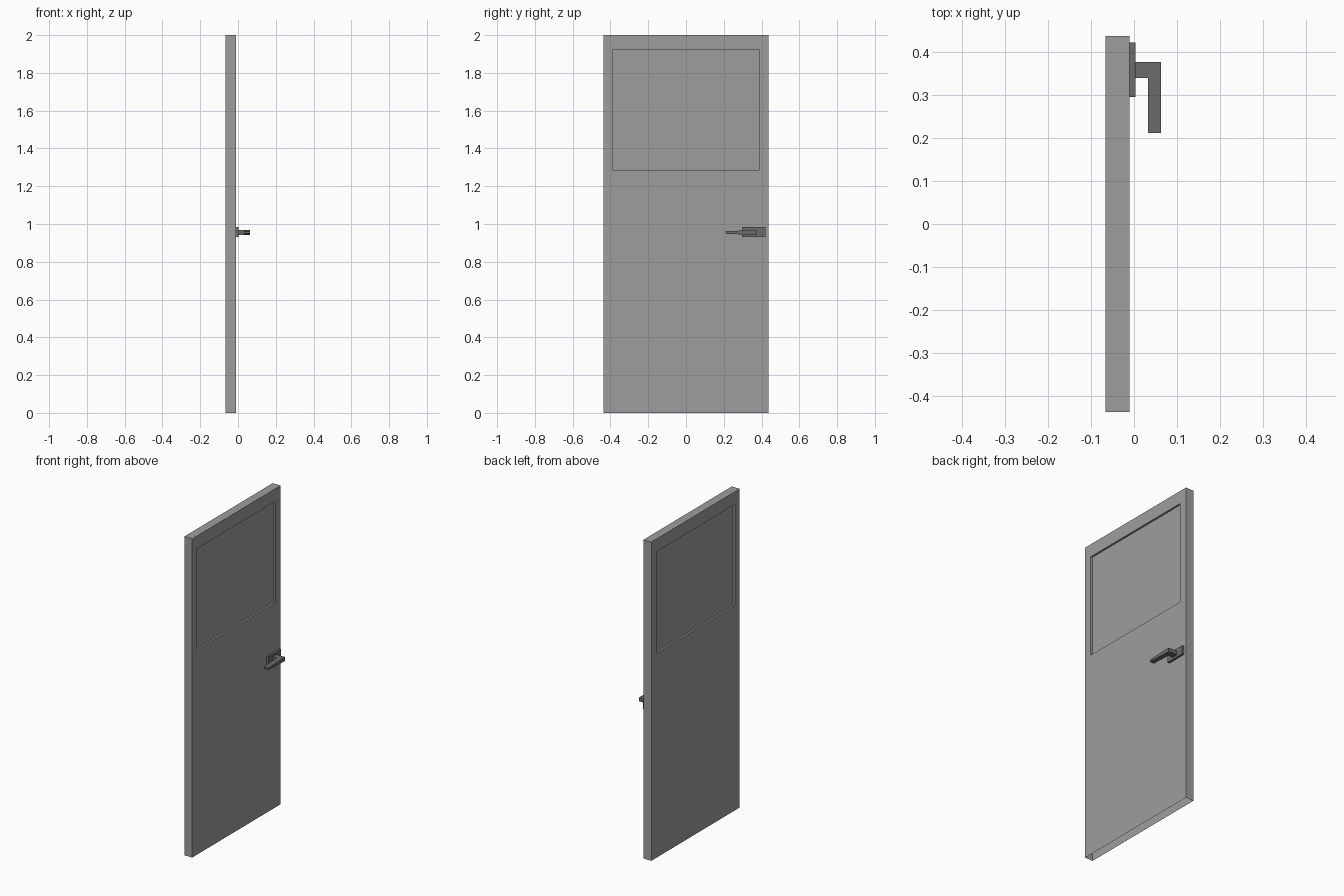
import bpy, bmesh
from mathutils import Vector

if "Cube" in bpy.data.objects:
    bpy.data.objects.remove(bpy.data.objects["Cube"])


def material(name, value):
    m = bpy.data.materials.new(name)
    m.diffuse_color = (value, value, value, 1)
    m.use_nodes = True
    m.node_tree.nodes["Principled BSDF"].inputs["Base Color"].default_value = m.diffuse_color
    return m


door_grey = material("door grey", 0.34)
handle_grey = material("dark handle grey", 0.15)


def box_mesh(lo, hi):
    lo, hi = Vector(lo), Vector(hi)
    bm = bmesh.new()
    bmesh.ops.create_cube(bm, size=1)
    for v in bm.verts:
        v.co = Vector([(lo[i] + hi[i]) / 2 + v.co[i] * (hi[i] - lo[i]) for i in range(3)])
    bm.normal_update()
    return bm


def finish(bm, name, mat):
    me = bpy.data.meshes.new(name)
    bm.to_mesh(me)
    bm.free()
    me.materials.append(mat)
    ob = bpy.data.objects.new(name, me)
    bpy.context.collection.objects.link(ob)
    return ob


# Door leaf: open-bottomed slab with a shallow window recess on both sides
W0, W1, Z0, Z1, DEPTH = -0.39, 0.388, 1.285, 1.92, 0.012
bm = box_mesh((-0.066, -0.438, 0), (-0.011, 0.438, 2))
bottom = [f for f in bm.faces if f.normal.z < -0.9]
bmesh.ops.delete(bm, geom=bottom, context='FACES_ONLY')
for co, no in (((0, W0, 0), (0, 1, 0)), ((0, W1, 0), (0, 1, 0)),
               ((0, 0, Z0), (0, 0, 1)), ((0, 0, Z1), (0, 0, 1))):
    bmesh.ops.bisect_plane(bm, geom=bm.verts[:] + bm.edges[:] + bm.faces[:],
                           plane_co=co, plane_no=no)
bm.normal_update()
panes = []
for f in bm.faces:
    c = f.calc_center_median()
    if abs(f.normal.x) > 0.9 and W0 < c.y < W1 and Z0 < c.z < Z1:
        panes.append(f)
bmesh.ops.inset_individual(bm, faces=panes, thickness=0, depth=-DEPTH)
bm.normal_update()
finish(bm, "door_leaf", door_grey)

# Handle: back plate, stem and lever tapering to its tip
HZ = 0.955
finish(box_mesh((-0.011, 0.296, 0.93), (0.003, 0.422, 0.984)), "handle_plate", handle_grey)
finish(box_mesh((0.003, 0.34, HZ - 0.012), (0.063, 0.377, HZ + 0.012)), "handle_stem", handle_grey)
bm = box_mesh((0.033, 0.212, HZ - 0.012), (0.063, 0.34, HZ + 0.012))
for v in bm.verts:
    if v.co.y < 0.3:
        v.co.z = HZ + (v.co.z - HZ) * 0.55
finish(bm, "handle_lever", handle_grey)
